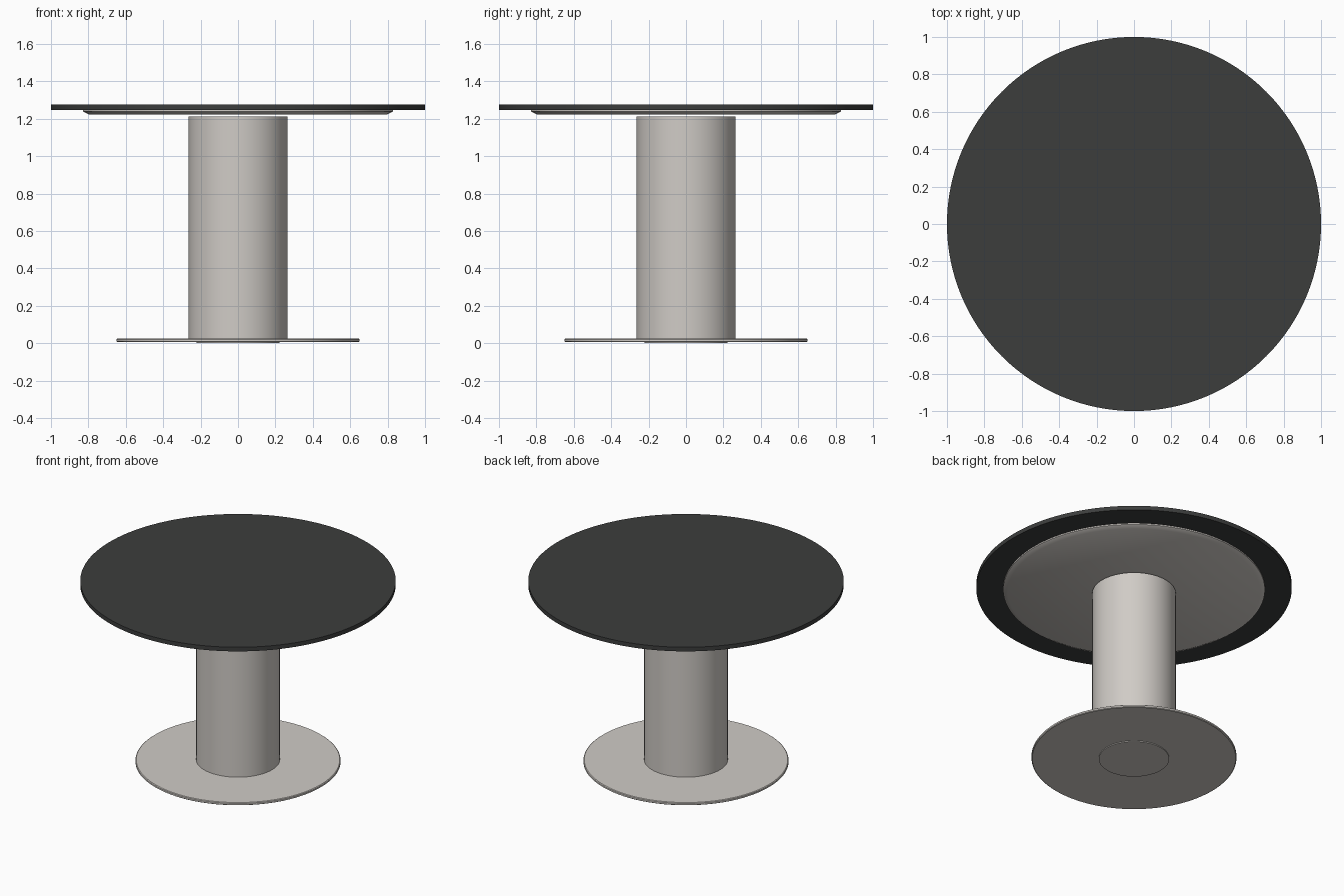
import bpy, bmesh, math

if "Cube" in bpy.data.objects:
    bpy.data.objects.remove(bpy.data.objects["Cube"])

SEG = 128


def material(name, color):
    m = bpy.data.materials.new(name)
    m.diffuse_color = (*color, 1)
    m.use_nodes = True
    m.node_tree.nodes["Principled BSDF"].inputs["Base Color"].default_value = m.diffuse_color
    return m


def lathe(name, profile, mat):
    """Closed solid of revolution from (radius, z) points, bottom to top."""
    bm = bmesh.new()
    rings = [[bm.verts.new((r * math.cos(2 * math.pi * i / SEG),
                            r * math.sin(2 * math.pi * i / SEG), z))
              for i in range(SEG)] for r, z in profile]
    for a, b in zip(rings, rings[1:]):
        for i in range(SEG):
            j = (i + 1) % SEG
            bm.faces.new((a[i], a[j], b[j], b[i]))
    bm.faces.new(rings[0][::-1])
    bm.faces.new(rings[-1])
    mesh = bpy.data.meshes.new(name)
    bm.to_mesh(mesh)
    bm.free()
    mesh.materials.append(mat)
    obj = bpy.data.objects.new(name, mesh)
    bpy.context.collection.objects.link(obj)
    bpy.ops.object.select_all(action='DESELECT')
    obj.select_set(True)
    bpy.context.view_layer.objects.active = obj
    bpy.ops.object.shade_smooth_by_angle(angle=math.radians(30))
    return obj


dark = material("dark_top", (0.045, 0.047, 0.046))
beige = material("warm_grey", (0.63, 0.60, 0.565))

# Round table top
lathe("table_top", [(1.0, 1.248), (1.0, 1.277)], dark)

# Support plate with chamfered lower edge
lathe("support_plate", [(0.80, 1.224), (0.83, 1.239), (0.83, 1.248)], beige)

# Column, stopping just short of the support plate
lathe("column", [(0.265, 0.02), (0.265, 1.213)], beige)

# Base plate with softened rim
lathe("base_plate", [(0.645, 0.006), (0.65, 0.01), (0.65, 0.021), (0.645, 0.025)], beige)

# Small foot disc under the base
lathe("foot_disc", [(0.223, 0.0), (0.223, 0.008)], beige)
